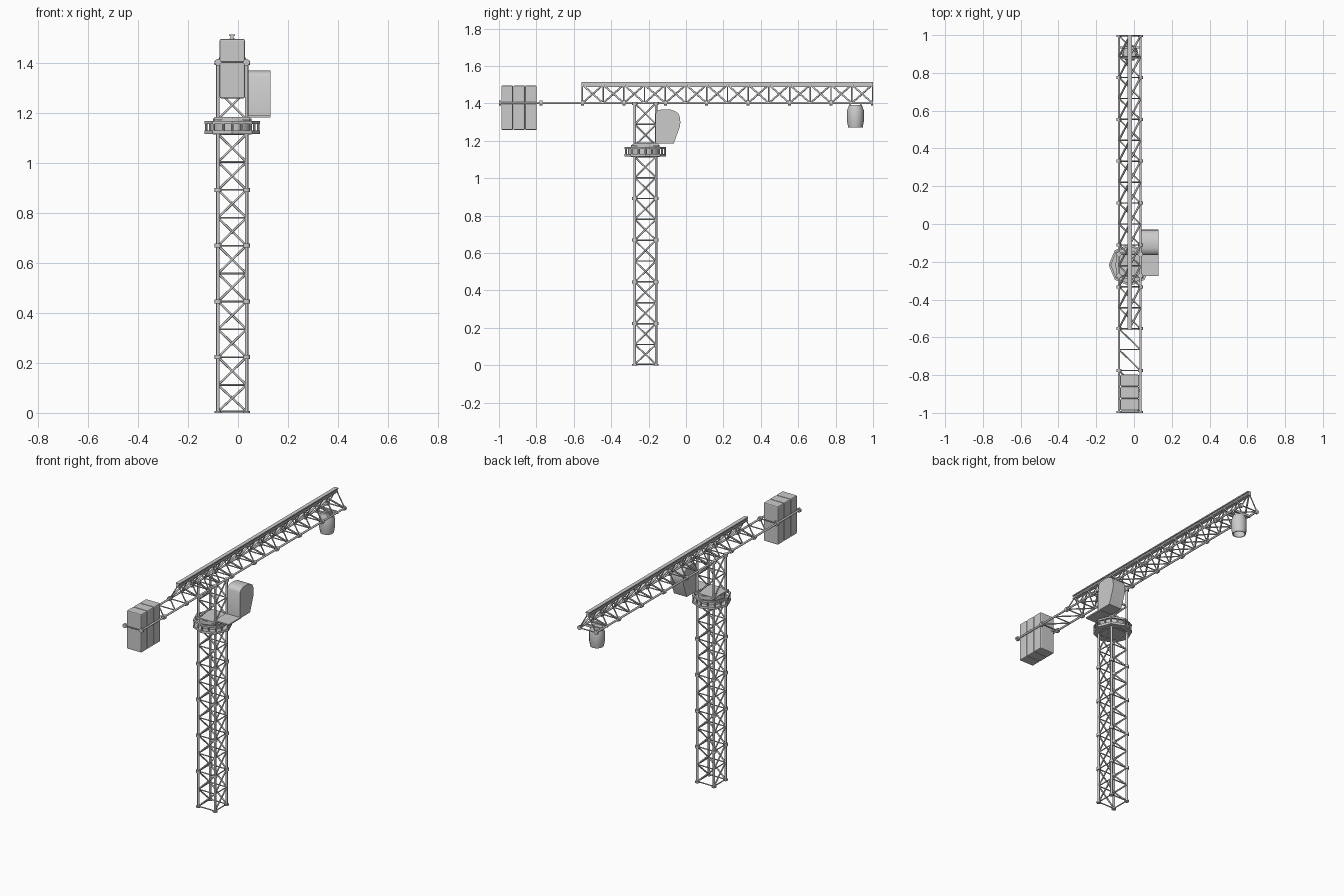
import bpy, bmesh, math
from mathutils import Vector, Matrix

if "Cube" in bpy.data.objects:
    bpy.data.objects.remove(bpy.data.objects["Cube"])

CX, CY, H = -0.023, -0.217, 0.057      # mast centre and half spacing of the legs
P = 0.1115                             # height of one mast bay
JZ, TZ = 1.402, 1.500                  # lower and upper jib chord heights


def finish(bm, name, smooth=False):
    bmesh.ops.recalc_face_normals(bm, faces=bm.faces)
    me = bpy.data.meshes.new(name)
    bm.to_mesh(me)
    bm.free()
    ob = bpy.data.objects.new(name, me)
    bpy.context.collection.objects.link(ob)
    if smooth:
        bpy.ops.object.select_all(action='DESELECT')
        ob.select_set(True)
        bpy.context.view_layer.objects.active = ob
        bpy.ops.object.shade_smooth_by_angle(angle=math.radians(46))
    return ob


def rod(bm, a, b, r, n=8):
    a, b = Vector(a), Vector(b)
    d = b - a
    m = Matrix.Translation((a + b) / 2) @ d.to_track_quat('Z', 'Y').to_matrix().to_4x4()
    bmesh.ops.create_cone(bm, cap_ends=True, segments=n, radius1=r, radius2=r,
                          depth=d.length, matrix=m)


def box(bm, lo, hi):
    lo, hi = Vector(lo), Vector(hi)
    s = hi - lo
    bmesh.ops.create_cube(bm, size=1, matrix=Matrix.Translation((lo + hi) / 2)
                          @ Matrix.Diagonal((s.x, s.y, s.z, 1)))


def lathe(bm, prof, n, c):
    # revolve a closed (radius, z) profile around a vertical axis
    rings = [[bm.verts.new((c[0] + r * math.cos(2 * math.pi * i / n),
                            c[1] + r * math.sin(2 * math.pi * i / n), z))
              for r, z in prof] for i in range(n)]
    k = len(prof)
    for i in range(n):
        p, q = rings[i], rings[(i + 1) % n]
        for j in range(k):
            bm.faces.new((p[j], q[j], q[(j + 1) % k], p[(j + 1) % k]))


CORNERS = [(CX + H * sx, CY + H * sy) for sx, sy in ((-1, -1), (1, -1), (1, 1), (-1, 1))]


def mast(name, z0, bays, p, joints):
    bm = bmesh.new()
    for x, y in CORNERS:
        rod(bm, (x, y, z0), (x, y, z0 + bays * p), 0.007, 12)
        for z in joints:                       # bolted leg flanges
            lo = max(z - 0.008, 0)
            rod(bm, (x, y, lo), (x, y, z + 0.008), 0.0135, 12)
    for i in range(bays + 1):
        z = max(z0 + i * p, 0.006)
        for k in range(4):
            a, b = CORNERS[k], CORNERS[(k + 1) % 4]
            rod(bm, (*a, z), (*b, z), 0.0035)
            if i < bays:                       # one diagonal per face
                rod(bm, (*a, z), (*b, z0 + (i + 1) * p), 0.0045)
    return finish(bm, name, True)


mast("mast", 0, 10, P, [0, 2 * P, 4 * P, 6 * P, 8 * P])
mast("slewing_tower", 1.175, 2, (JZ - 1.175) / 2, [JZ - 0.003])

# Octagonal slewing platform with core and guard rail
bm = bmesh.new()
lathe(bm, [(0.03, 1.116), (0.111, 1.116), (0.111, 1.130), (0.03, 1.130)], 8, (CX, CY))
finish(bm, "slewing_platform")
bm = bmesh.new()
bmesh.ops.create_cone(bm, cap_ends=True, segments=16, radius1=0.076, radius2=0.076,
                      depth=0.064, matrix=Matrix.Translation((CX, CY, 1.146)))
box(bm, (CX - 0.07, CY - 0.07, 1.172), (CX + 0.07, CY + 0.07, 1.184))
finish(bm, "slewing_core", True)
bm = bmesh.new()
lathe(bm, [(0.099, 1.156), (0.111, 1.156), (0.111, 1.167), (0.099, 1.167)], 8, (CX, CY))
pts = [Vector((CX + 0.104 * math.cos(i * math.pi / 4), CY + 0.104 * math.sin(i * math.pi / 4), 0))
       for i in range(8)]
for i in range(8):
    for q in (pts[i], (pts[i] + pts[(i + 1) % 8]) / 2):
        rod(bm, (q.x, q.y, 1.128), (q.x, q.y, 1.16), 0.005)
finish(bm, "platform_guard_rail")

# Operator cabin from a side profile, with its rear walkway
prof = [(-0.163, 1.185), (-0.066, 1.185), (-0.033, 1.275), (-0.030, 1.300), (-0.033, 1.328),
        (-0.042, 1.347), (-0.060, 1.360), (-0.090, 1.369), (-0.130, 1.369), (-0.155, 1.360),
        (-0.163, 1.345)]
bm = bmesh.new()
f = bm.faces.new([bm.verts.new((0.041, y, z)) for y, z in prof])
ext = bmesh.ops.extrude_face_region(bm, geom=[f])
bmesh.ops.translate(bm, vec=(0.088, 0, 0),
                    verts=[v for v in ext['geom'] if isinstance(v, bmesh.types.BMVert)])
finish(bm, "operator_cabin", True)
bm = bmesh.new()
box(bm, (0.030, -0.275, 1.182), (0.129, -0.150, 1.190))
finish(bm, "cabin_walkway")

# Lower jib frame running the full length
bm = bmesh.new()
XL, XR, N = CX - H, CX + H, 18
q = 1.994 / N
ys = [-0.997 + i * q for i in range(N + 1)]
for x in (XL, XR):
    rod(bm, (x, -1, JZ), (x, 1, JZ), 0.006, 12)
    for y in ys[::2]:
        lo, hi = max(y - 0.008, -1), min(y + 0.008, 1)
        rod(bm, (x, lo, JZ), (x, hi, JZ), 0.0135, 12)
for i, y in enumerate(ys):
    rod(bm, (XL, y, JZ), (XR, y, JZ), 0.0035)
    if i < N:
        rod(bm, (XL, ys[i + 1], JZ), (XR, y, JZ), 0.004)
finish(bm, "lower_jib_frame", True)

# Sloping jib lattice
bm = bmesh.new()
for i in range(4, N + 1):
    for x in (XL, XR):
        rod(bm, (x, ys[i], JZ), (CX, ys[i], TZ), 0.0035)
    if i < N:
        rod(bm, (XL, ys[i], JZ), (CX, ys[i + 1], TZ), 0.005)
        rod(bm, (CX, ys[i], TZ), (XR, ys[i + 1], JZ), 0.005)
finish(bm, "jib_lattice", True)

# I-beam top chord
bm = bmesh.new()
for w, z0, z1 in ((0.012, 1.507, 1.514), (0.006, 1.497, 1.507), (0.011, 1.489, 1.497)):
    box(bm, (CX - w, -0.56, z0), (CX + w, 1.0, z1))
finish(bm, "top_chord_beam")

# Counterweight blocks
for i in range(3):
    y = -0.987 + i * 0.0635
    bm = bmesh.new()
    box(bm, (CX - 0.050, y, 1.258), (CX + 0.050, y + 0.062, 1.496))
    ob = finish(bm, "counterweight_%d" % (i + 1))
    mod = ob.modifiers.new("edge", 'BEVEL')
    mod.width, mod.segments = 0.006, 2

# Open-bottomed trolley housing with its hanger and hook block
HY = 0.906
bm = bmesh.new()
lathe(bm, [(0.001, 1.392), (0.034, 1.392), (0.045, 1.362), (0.045, 1.305), (0.039, 1.272),
           (0.034, 1.272), (0.040, 1.305), (0.040, 1.358), (0.031, 1.386), (0.001, 1.386)],
      12, (CX, HY))
finish(bm, "trolley_housing", True)
bm = bmesh.new()
for s in (-1, 1):
    box(bm, (XL, HY + s * 0.028 - 0.005, 1.390), (XR, HY + s * 0.028 + 0.005, 1.404))
finish(bm, "trolley_hanger")
